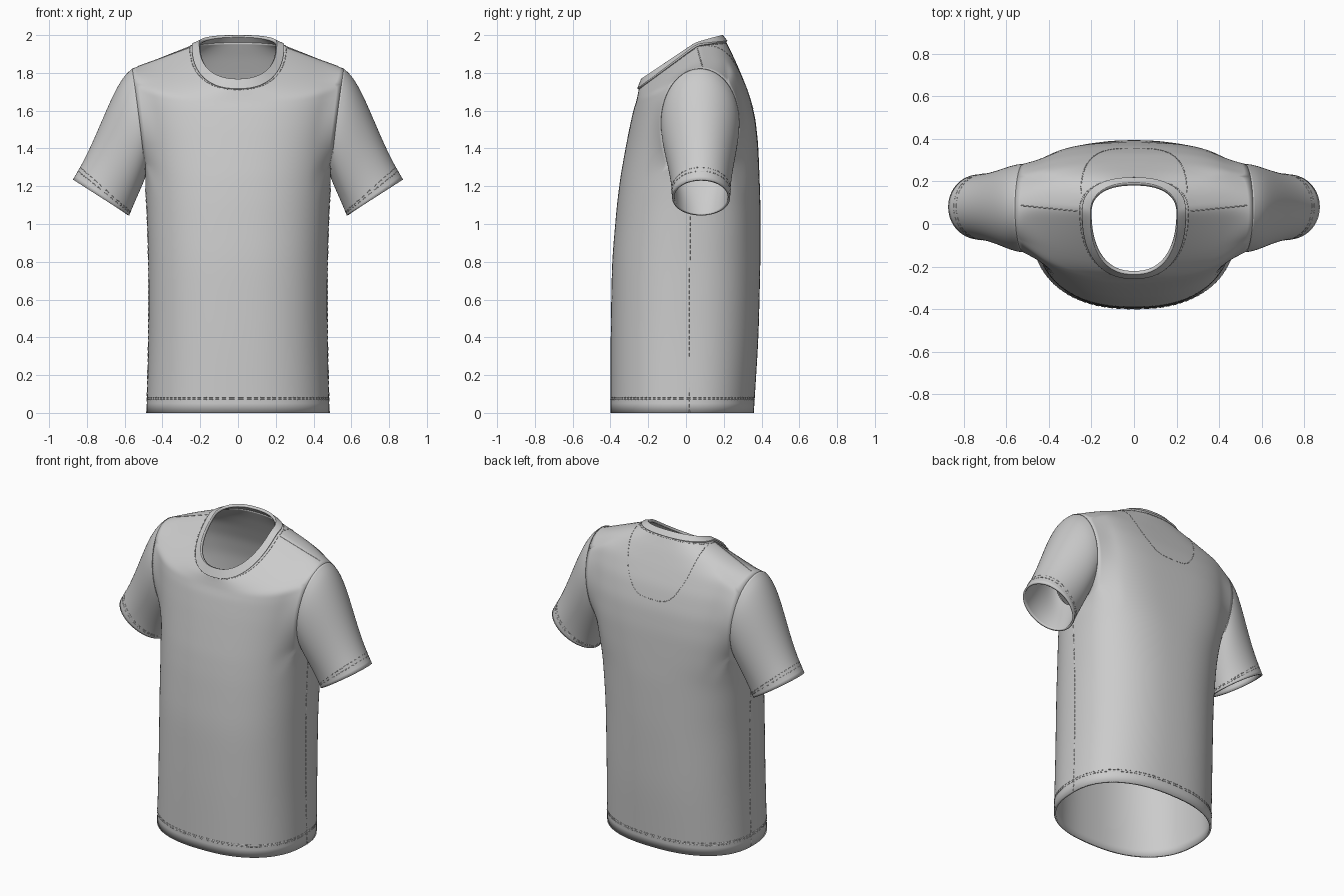
import bpy, bmesh, math
from mathutils import Vector
from mathutils.bvhtree import BVHTree

cube = bpy.data.objects.get("Cube")
if cube:
    bpy.data.objects.remove(cube, do_unlink=True)

fabric = bpy.data.materials.new("light grey cotton")
fabric.use_nodes = True
fabric.diffuse_color = (0.6, 0.6, 0.6, 1)
fabric.node_tree.nodes["Principled BSDF"].inputs["Base Color"].default_value = (0.6, 0.6, 0.6, 1)

COLS = 48

# Cross-sections: side x, y, z, front y, z, back y, z, back squareness
HEM = (.485, 0, 0, -.4, 0, .36, 0, .85)
SECTIONS = [
    HEM,
    (.475, .01, .4, -.4, .4, .385, .4, .85),
    (.475, .02, .8, -.393, .8, .395, .8, .85),
    (.485, .04, 1.1, -.367, 1.1, .395, 1.1, .8),
    (.5, .06, 1.25, -.348, 1.25, .39, 1.25, .72),
    (.52, .07, 1.4, -.325, 1.38, .383, 1.42, .66),
    (.54, .07, 1.56, -.302, 1.5, .368, 1.56, .65),
    (.555, .07, 1.71, -.28, 1.6, .335, 1.69, .65),
    (.56, .075, 1.825, -.264, 1.65, .29, 1.8, .67),
    (.4, .07, 1.885, -.256, 1.685, .25, 1.89, .75),
    (.24, .06, 1.945, -.25, 1.715, .212, 1.965, .85),
]
NECK = SECTIONS[-1]
ARM_LOW, ARM_TOP = 8, 16          # armhole rows
ARM_FRONT, ARM_BACK = -4, 5       # armhole columns


def ring(section, count=COLS):
    """Closed slanted loop through a side, front and back point."""
    sx, sy, sz, fy, fz, by, bz, square = section
    points = []
    for i in range(count):
        a = math.tau * i / count
        c, s = math.cos(a), math.sin(a)
        p = .85 if s < 0 else square
        y, z = (fy, fz) if s < 0 else (by, bz)
        k = abs(s) ** p
        points.append(Vector((math.copysign(sx * abs(c) ** p, c), sy + (y - sy) * k, sz + (z - sz) * k)))
    return points


def blend(a, b, t):
    return tuple(p + (q - p) * t for p, q in zip(a, b))


def loft(name, rings, skip=(), flip=False, thickness=.012, offset=-1):
    """Skin a stack of loops, then smooth and thicken it."""
    bm = bmesh.new()
    grid = [[bm.verts.new(p) for p in r] for r in rings]
    n = len(rings[0])
    for r in range(len(rings) - 1):
        for c in range(n):
            if (c, r) in skip:
                continue
            d = (c + 1) % n
            quad = [grid[r][c], grid[r][d], grid[r + 1][d], grid[r + 1][c]]
            bm.faces.new(quad[::-1] if flip else quad)
    mesh = bpy.data.meshes.new(name)
    bm.to_mesh(mesh)
    bm.free()
    mesh.materials.append(fabric)
    mesh.shade_smooth()
    obj = bpy.data.objects.new(name, mesh)
    bpy.context.collection.objects.link(obj)
    sub = obj.modifiers.new("smooth cloth", "SUBSURF")
    sub.levels = sub.render_levels = 2
    solid = obj.modifiers.new("cloth thickness", "SOLIDIFY")
    solid.thickness, solid.offset = thickness, offset
    return obj


# Body rows, with halfway rows between the sections
rows = []
for a, b in zip(SECTIONS, SECTIONS[1:]):
    rows += [ring(a), ring(blend(a, b, .5))]
rows.append(ring(NECK))

# Armhole loop, rounded into an upright oval
cs, rs = range(ARM_FRONT, ARM_BACK), range(ARM_LOW, ARM_TOP)
loop = [(c, ARM_LOW) for c in cs] + [(ARM_BACK, r) for r in rs]
loop += [(c + 1, ARM_TOP) for c in reversed(cs)] + [(ARM_FRONT, r + 1) for r in reversed(rs)]
armhole, angles = [], []
for c, r in loop:
    u = (2 * c - ARM_FRONT - ARM_BACK) / (ARM_BACK - ARM_FRONT)
    v = (2 * r - ARM_LOW - ARM_TOP) / (ARM_TOP - ARM_LOW)
    phi = math.atan2(v, u)
    rise = (math.sin(phi) + 1) / 2
    p = Vector((.49 + .07 * rise ** 1.2, .075 + .21 * math.cos(phi), 1.245 + .58 * rise))
    armhole.append(p)
    angles.append(phi)
    rows[r][c % COLS] = p
    rows[r][(COLS // 2 - c) % COLS] = Vector((-p.x, p.y, p.z))
holes = {(c % COLS, r) for c in cs for r in rs}
holes |= {((COLS // 2 - 1 - c) % COLS, r) for c in cs for r in rs}
body = loft("body", rows, holes)


# Sleeves sweep from the armhole to the slanted cuff
def sleeve_ring(t, side):
    points = []
    for p, phi in zip(armhole, angles):
        v = math.sin(phi)
        f = (v + 1) / 2
        end = Vector((.725 + .15 * v, .08 + .155 * math.cos(phi), 1.14 + .096 * v))
        start_dir = Vector((.08, 0, -.21)).lerp(Vector((.3, 0, -.15)), f)
        end_dir = Vector((.08, 0, -.21)).lerp(Vector((.4, 0, -.6)), f)
        q = (p * (2 * t**3 - 3 * t**2 + 1) + start_dir * (t**3 - 2 * t**2 + t)
             + end * (3 * t**2 - 2 * t**3) + end_dir * (t**3 - t**2))
        points.append(Vector((q.x * side, q.y, q.z)))
    return points


sleeves = {}
for side, label in ((1, "left"), (-1, "right")):
    sleeves[side] = loft("sleeve_" + label, [sleeve_ring(i / 8, side) for i in range(9)], flip=side < 0)

# Collar band, standing slightly proud of the neckline
COLLAR_TOP = (.203, .05, 1.952, -.23, 1.765, .188, 1.995, .85)
bands = [ring(blend(NECK, COLLAR_TOP, t)) for t in (-.05, 0, .5, .95, 1)]
loft("collar", bands, thickness=.018, offset=0)

# Stitching follows the cloth surface
graph = bpy.context.evaluated_depsgraph_get()
body_tree = BVHTree.FromObject(body, graph)


def stitch(name, path, tree=body_tree, closed=False, dashed=True):
    """Lay a fine thread along a path, in short dashes or unbroken."""
    curve = bpy.data.curves.new(name, "CURVE")
    curve.dimensions, curve.bevel_depth, curve.bevel_resolution = "3D", .0025, 0
    curve.use_fill_caps = True
    spots = [tree.find_nearest(p)[0] for p in path]
    if closed:
        spots.append(spots[0])
    runs = [spots]
    if dashed:
        runs = [(a, a.lerp(b, .6)) for a, b in zip(spots, spots[1:])]
    for run in runs:
        spline = curve.splines.new("POLY")
        spline.points.add(len(run) - 1)
        for point, p in zip(spline.points, run):
            point.co = (*p, 1)
    curve.materials.append(fabric)
    bpy.context.collection.objects.link(bpy.data.objects.new(name, curve))


def drop(x, y):
    """Point on the cloth straight below."""
    hit = body_tree.ray_cast(Vector((x, y, 3)), Vector((0, 0, -1)))[0]
    return hit or Vector((x, y, 1.8))


for i, z in enumerate((.07, .082)):
    stitch(f"hem_stitch_{i + 1}", ring(blend(HEM, SECTIONS[1], z / .4), 96), closed=True)
stitch("collar_stitch", ring(blend(NECK, SECTIONS[-2], .09), 96), closed=True)

# Rounded patch outline on the upper back
arc = [math.pi * (i + .5) / 60 for i in range(60)]
stitch("back_patch_stitch", [drop(math.copysign(.25 * abs(math.cos(a)) ** .6, math.cos(a)),
                                  .09 + .265 * math.sin(a) ** .6) for a in arc])

for side, label in ((1, "left"), (-1, "right")):
    tree = BVHTree.FromObject(sleeves[side], graph)
    for i, t in enumerate((.9, .93)):
        stitch(f"cuff_stitch_{label}_{i + 1}", sleeve_ring(t, side), tree, closed=True)
    stitch("shoulder_seam_" + label,
           [drop(side * (.26 + .03 * i), .06 + .003 * i) for i in range(10)], dashed=False)
    stitch("side_seam_" + label,
           [Vector((side * .5, .02, .03 * i)) for i in range(41)])
